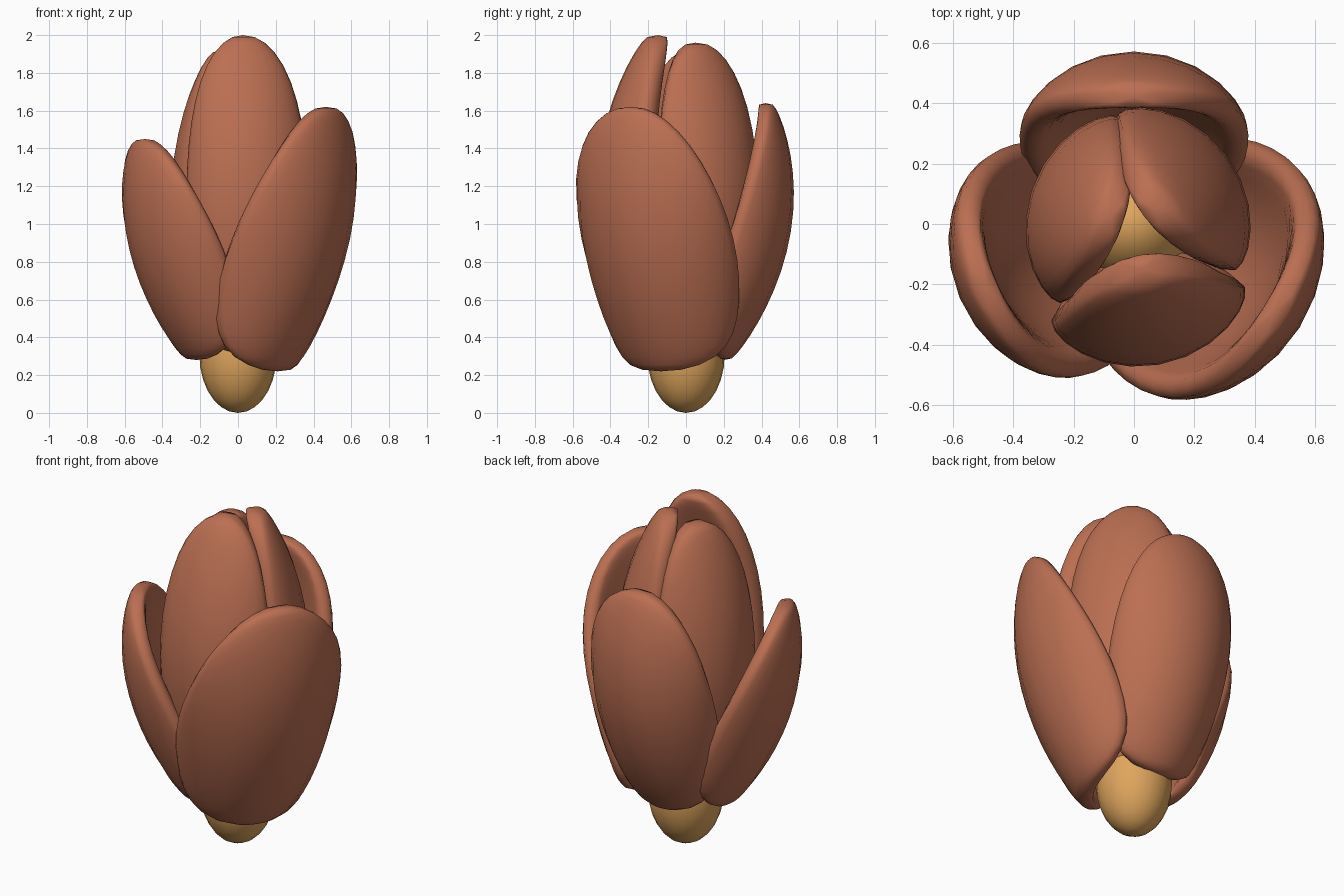
import bpy, bmesh, math
from mathutils import Vector, Matrix

if "Cube" in bpy.data.objects:
    bpy.data.objects.remove(bpy.data.objects["Cube"])


def material(name, rgb):
    m = bpy.data.materials.new(name)
    m.diffuse_color = (*rgb, 1)
    m.use_nodes = True
    m.node_tree.nodes["Principled BSDF"].inputs["Base Color"].default_value = m.diffuse_color
    return m


RUST = material("rust petal", (0.50, 0.160, 0.086))
TAN = material("tan core", (0.74, 0.38, 0.11))


def finish(name, bm, mat):
    bmesh.ops.recalc_face_normals(bm, faces=bm.faces)
    for f in bm.faces:
        f.smooth = True
    me = bpy.data.meshes.new(name)
    bm.to_mesh(me)
    bm.free()
    me.materials.append(mat)
    ob = bpy.data.objects.new(name, me)
    bpy.context.collection.objects.link(ob)


def petal(name, azimuth, z0, z1, lean, radius, spread, thick, egg, flatten):
    """Flattened sphere, cupped around an arc and leaned along its height.
    lean = distance from the axis at base, middle and tip;
    egg narrows the top, flatten opens the cup toward the tip."""
    base, mid, tip = lean
    k1, k2 = (tip - base) / 2, (tip + base) / 2 - mid
    bm = bmesh.new()
    bmesh.ops.create_uvsphere(bm, u_segments=28, v_segments=20, radius=1)
    for v in bm.verts:
        h = max(-1.0, min(1.0, v.co.z))
        ring = math.sqrt(max(0, 1 - h * h))
        ang = math.atan2(v.co.y, v.co.x)
        across = math.cos(ang) * ring ** 0.95 * (1 - egg * h)
        # blunt, rounded rim
        depth = math.copysign(abs(math.sin(ang)) ** 0.5, math.sin(ang)) * ring ** 0.35
        open_up = 1 + flatten * h
        phi = math.radians(spread) * across / open_up
        rad = radius * open_up
        r = rad + thick * depth
        out = mid + k1 * h + k2 * h * h - rad + r * math.cos(phi)
        v.co = Vector((out, r * math.sin(phi), (z0 + z1) / 2 + h * (z1 - z0) / 2))
    bm.transform(Matrix.Rotation(math.radians(azimuth), 4, 'Z'))
    finish(name, bm, RUST)


# Outer petals, opening outward
petal("outer_petal_back", 90, 0.28, 1.64, (0.20, 0.485, 0.42), 0.37, 71, 0.07, 0.12, 0.32)
petal("outer_petal_right", -32, 0.22, 1.62, (0.25, 0.54, 0.55), 0.45, 72, 0.07, 0.22, 0.34)
petal("outer_petal_left", 203, 0.28, 1.45, (0.24, 0.52, 0.535), 0.385, 74, 0.07, 0.14, 0.32)

# Inner petals, closing at the tip
petal("inner_petal_front", -80, 0.30, 2.00, (0.14, 0.375, 0.15), 0.38, 51, 0.098, 0.02, 0.1)
petal("inner_petal_left", 162, 0.30, 1.92, (0.10, 0.265, 0.08), 0.37, 53, 0.092, 0.02, 0.1)
petal("inner_petal_right", 37, 0.30, 1.96, (0.10, 0.29, 0.085), 0.37, 53, 0.092, 0.02, 0.1)

# Core at the bottom
bm = bmesh.new()
bmesh.ops.create_uvsphere(bm, u_segments=24, v_segments=14, radius=1)
bm.transform(Matrix.Translation((0, 0, 0.31)) @ Matrix.Diagonal((0.205, 0.205, 0.31, 1)))
finish("core", bm, TAN)
